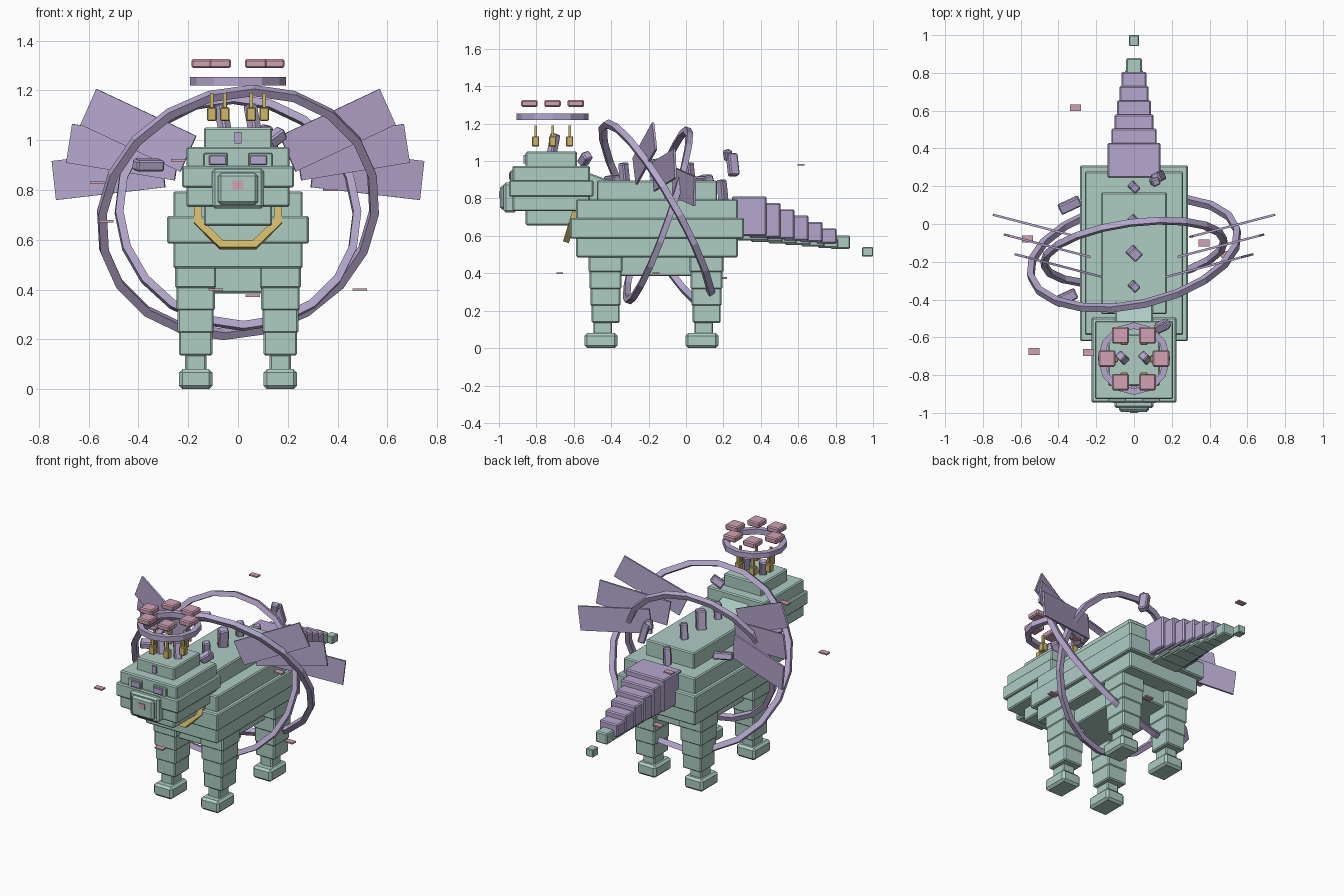
import bpy, bmesh
from math import radians, sin, cos, pi
from mathutils import Matrix

default_cube = bpy.data.objects.get("Cube")
if default_cube:
    bpy.data.objects.remove(default_cube, do_unlink=True)


def material(name, red, green, blue):
    mat = bpy.data.materials.new(name)
    mat.use_nodes = True
    color = (red, green, blue, 1)
    mat.diffuse_color = color
    mat.node_tree.nodes["Principled BSDF"].inputs["Base Color"].default_value = color
    return mat


TEAL = material("pale teal", .42, .61, .55)
LAVENDER = material("lavender", .47, .39, .62)
GOLD = material("gold", .62, .47, .14)
PINK = material("dusty pink", .64, .36, .46)
SIDES = (-1, 1)


def finish(name, bm, mat, location, rotation):
    bmesh.ops.recalc_face_normals(bm, faces=bm.faces)
    mesh = bpy.data.meshes.new(name)
    bm.to_mesh(mesh)
    bm.free()
    mesh.materials.append(mat)
    part = bpy.data.objects.new(name, mesh)
    part.location = location
    part.rotation_euler = [radians(angle) for angle in rotation]
    bpy.context.collection.objects.link(part)


def box(name, mat, location, size, rotation=(0, 0, 0), bevel=.007):
    """Chamfered box given by its centre and full size."""
    bm = bmesh.new()
    bmesh.ops.create_cube(bm, size=1, matrix=Matrix.Diagonal((*size, 1)))
    if bevel:
        bmesh.ops.bevel(bm, geom=bm.edges[:], offset=bevel, segments=1, affect='EDGES')
    finish(name, bm, mat, location, rotation)


def hoop(name, mat, location, rotation, radius, count, thick, phase=0):
    """Faceted hoop standing in the xz plane, with a square section."""
    bm = bmesh.new()
    half = thick / 2
    corners = ((-half, -half), (half, -half), (half, half), (-half, half))
    loops = []
    for i in range(count):
        angle = 2 * pi * i / count + phase
        loops.append([bm.verts.new(((radius + out) * cos(angle), depth,
                                    (radius + out) * sin(angle)))
                      for out, depth in corners])
    for i, loop in enumerate(loops):
        previous = loops[i - 1]
        for k in range(len(corners)):
            bm.faces.new((previous[k - 1], previous[k], loop[k], loop[k - 1]))
    finish(name, bm, mat, location, rotation)


def stack(name, y, z, half_x, half_y, step, insets, y_share):
    """Five slabs, widest in the middle and stepped inwards above and below."""
    for level in range(-2, 3):
        inset = insets[abs(level)]
        box(name, TEAL, (0, y, z + level * step),
            (2 * (half_x - inset), 2 * (half_y - y_share * inset), step + .01))


# Torso and head, stacked slabs, joined by a leaning neck
stack("torso_layer", -.155, .64, .285, .465, .1, (0, .025, .11), 1.3)
stack("head_layer", -.72, .853, .225, .225, .077, (0, .018, .088), 1)
box("neck", TEAL, (0, -.52, .82), (.2, .16, .22), (-20, 0, 0))

# Legs, tapering blocks on a narrow ankle and a wide foot
for side in SIDES:
    for end, y in (("front", -.43), ("back", .11)):
        x = side * .17
        for i in range(4):
            width = .165 - .01 * i
            box(end + "_leg", TEAL, (x, y, .455 - .09 * i), (width, width + .015, .1))
        box(end + "_ankle", TEAL, (x, y - .015, .1), (.085, .1, .08))
        box(end + "_foot", TEAL, (x, y - .025, .04), (.135, .175, .08), bevel=.014)

# Face
box("snout", TEAL, (0, -.94, .805), (.208, .07, .16), bevel=.012)
box("snout_tip", TEAL, (0, -.97, .805), (.16, .05, .127), bevel=.012)
box("nose", PINK, (0, -.995, .82), (.044, .009, .035), bevel=0)
box("forehead_gem", LAVENDER, (0, -.86, 1.01), (.03, .02, .045), bevel=0)
for side in SIDES:
    box("brow", TEAL, (side * .09, -.93, .92), (.096, .02, .058), bevel=.004)
    box("eye", LAVENDER, (side * .082, -.938, .92), (.068, .018, .038), bevel=.003)
    box("horn", LAVENDER, (side * .06, -.71, 1.08), (.045, .045, .13), (-15, 0, 45))

# Gold collar, and the large hoops around the body
hoop("collar", GOLD, (0, -.59, .735), (-17, 0, 0), .175, 8, .033, phase=pi / 8)
hoop("outer_hoop", LAVENDER, (0, -.155, .71), (29, 0, 12.5), .56, 20, .034)
hoop("inner_hoop", LAVENDER, (0, -.15, .71), (-19, 0, 7.5), .482, 20, .032)

# Floating crown, its blocks and the gold prongs below
CROWN_Y = -.713
hoop("crown_ring", LAVENDER, (0, CROWN_Y, 1.237), (90, 0, 0), .175, 12, .034)
for i in range(6):
    across, along = cos(i * pi / 3), sin(i * pi / 3)
    box("crown_block", PINK, (.143 * across, CROWN_Y + .143 * along, 1.308),
        (.088, .088, .036))
    x, y = .105 * across, CROWN_Y + .105 * along
    box("prong_base", GOLD, (x, y, 1.105), (.038, .038, .054), bevel=.004)
    box("prong_tip", GOLD, (x, y, 1.15), (.014, .014, .078), bevel=0)

# Wings, three fanned plates on each side
for side in SIDES:
    for i in range(3):
        lift = 24.5 - 15.5 * i
        box("wing_plate", LAVENDER,
            (side * (.4 + .06 * i), -.22 + .105 * i, 1.04 - .088 * i),
            (.455, .012, .158), (0, -side * lift, side * 14.6), bevel=0)

# Spikes along the back, the second one largest
for i in range(4):
    width, height = (.06, .16) if i == 1 else (.045, .12)
    box("back_spike", LAVENDER, (0, -.33 + .175 * i, .93 if i < 3 else .84),
        (width, width, height), (8, 0, 45))

# Loose crystals
CRYSTAL = (.12, .055, .045)
box("head_crystal", LAVENDER, (.15, -.54, 1.01), (.08, .05, .05), (20, -35, 25))
box("side_crystal", LAVENDER, (-.34, .1, .9), CRYSTAL, (15, 0, 25))
box("side_crystal", LAVENDER, (-.36, -.39, .9), CRYSTAL, (10, 0, 25))
box("rump_crystal", LAVENDER, (.13, .25, .98), CRYSTAL, (0, 75, 25))
box("rump_crystal", LAVENDER, (.11, .225, 1.03), (.045, .04, .06), (15, 10, 25))

# Tail: shrinking shells over a teal core, then a loose tip
for i in range(6):
    width, length = .28 * .86 ** i, .185 * .9 ** i
    top, bottom = .81 - .034 * i, .6 - .008 * i
    y = .43 + .075 * i - length / 2
    box("tail_shell", LAVENDER, (0, y, (top + bottom) / 2), (width, length, top - bottom))
    box("tail_core", TEAL, (0, y + .01, bottom), (width * .72, length, .05))
box("tail_end", TEAL, (0, .825, .566), (.084, .106, .072))
box("tail_tip", TEAL, (0, .971, .515), (.052, .058, .05), bevel=.004)

# Drifting flakes
for spot in ((-.31, .615, .98), (-.53, -.675, .675), (-.24, -.68, .92), (-.09, -.675, .4),
             (.49, -.16, .4), (.06, .2, .375), (-.565, -.08, .83), (.37, -.1, .8)):
    box("flake", PINK, spot, (.058, .036, .009), bevel=0)
